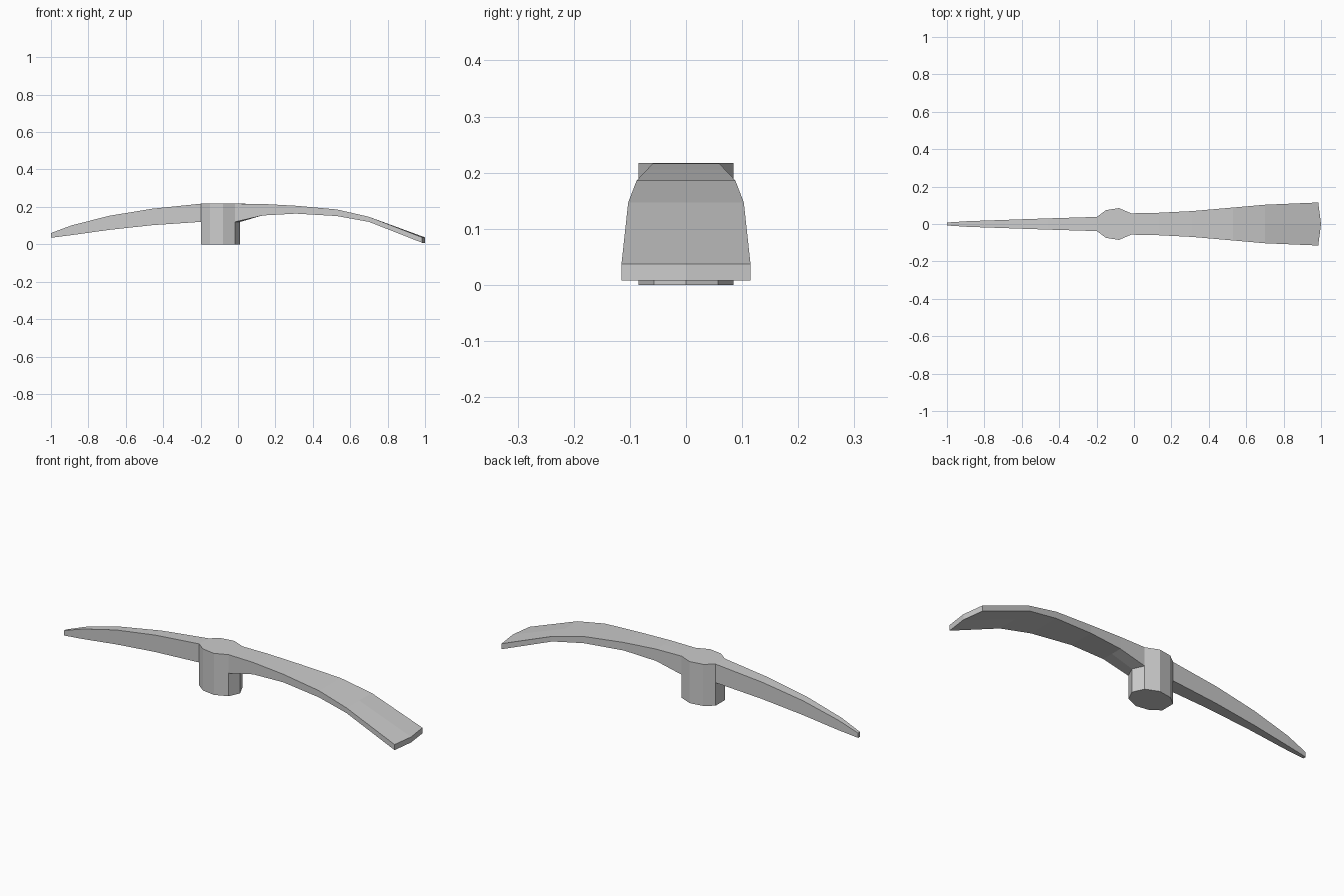
import bpy

if "Cube" in bpy.data.objects:
    bpy.data.objects.remove(bpy.data.objects["Cube"])

TOP, LOW = 0.217, 0.12          # socket top and underside of the arms at the socket


def make_object(name, verts, faces):
    mesh = bpy.data.meshes.new(name)
    mesh.from_pydata(verts, [], faces)
    mesh.update()
    obj = bpy.data.objects.new(name, mesh)
    bpy.context.collection.objects.link(obj)
    # consistent outward normals, flat shading
    bpy.context.view_layer.objects.active = obj
    obj.select_set(True)
    return obj


def loft_arm(name, stations, flip):
    """Six-sided section: top left/centre/right, bottom right/centre/left.
    Station = edge x, centre x, half width, top z, bottom z."""
    verts, faces = [], []
    for xe, xc, w, top, low in stations:
        verts += [(xe, -w, top), (xc, 0, top), (xe, w, top),
                  (xe, w, low), (xc, 0, low), (xe, -w, low)]
    for s in range(len(stations) - 1):
        for i in range(6):
            a, b = s * 6 + i, s * 6 + (i + 1) % 6
            faces.append((a, a + 6, b + 6, b))
    n = len(verts) - 6
    faces += [(n, n + 5, n + 4, n + 1), (n + 1, n + 4, n + 3, n + 2)]
    if flip:
        faces = [f[::-1] for f in faces]
    return make_object(name, verts, faces)


# Nine-sided handle socket; upper band is left open where the arms join
half = [(-0.015, 0.057), (-0.08, 0.085), (-0.15, 0.074), (-0.198, 0.038)]
ring = [(0.012, 0)] + half + [(x, -y) for x, y in reversed(half)]
verts = [(x, y, z) for z in (0, LOW, TOP) for x, y in ring]
faces = [tuple(reversed(range(9))), tuple(range(18, 27))]
for level in (0, 1):
    for i in range(9):
        if level == 1 and i in (0, 4, 8):
            continue
        a, b = level * 9 + i, level * 9 + (i + 1) % 9
        faces.append((a, b, b + 9, a + 9))
make_object("handle_socket", verts, faces)

# Wide adze blade
loft_arm("adze_blade", [
    (-0.015, 0.012, 0.057, TOP, LOW),
    (0.13, 0.13, 0.060, 0.216, 0.154),
    (0.31, 0.31, 0.069, 0.206, 0.164),
    (0.53, 0.53, 0.088, 0.186, 0.151),
    (0.70, 0.70, 0.103, 0.147, 0.120),
    (0.985, 1.0, 0.115, 0.037, 0.008)], False)

# Narrow pick spike
loft_arm("pick_spike", [
    (-0.198, -0.198, 0.038, TOP, LOW),
    (-0.46, -0.46, 0.030, 0.190, 0.102),
    (-0.69, -0.69, 0.022, 0.152, 0.077),
    (-0.89, -0.89, 0.015, 0.101, 0.049),
    (-1.0, -1.0, 0.008, 0.060, 0.035)], True)
